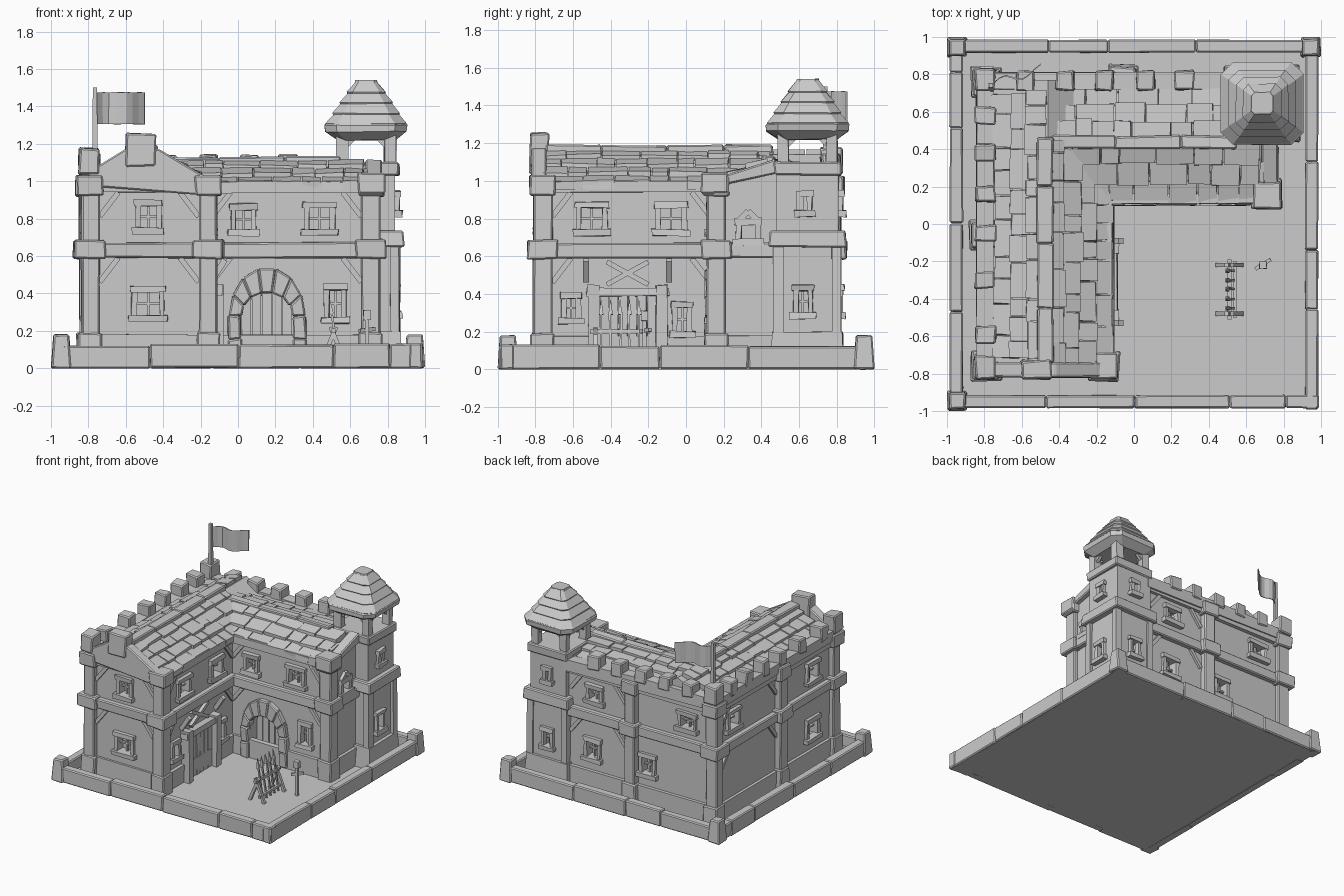
import bpy, bmesh, math, random
from mathutils import Vector

if "Cube" in bpy.data.objects:
    bpy.data.objects.remove(bpy.data.objects["Cube"])
random.seed(4)
R = random.uniform
parts = {}

def bm_of(name):
    return parts.setdefault(name, bmesh.new())

def loft(name, rings, j=0.0):
    """Closed solid through rings of equal point count."""
    bm = bm_of(name)
    vs = [[bm.verts.new(Vector(p) + Vector((R(-j, j), R(-j, j), R(-j, j)))) for p in r] for r in rings]
    n = len(rings[0])
    bm.faces.new(vs[0][::-1])
    bm.faces.new(vs[-1])
    for a, b in zip(vs, vs[1:]):
        for i in range(n):
            bm.faces.new((a[i], a[(i + 1) % n], b[(i + 1) % n], b[i]))

def box(name, x0, x1, y0, y1, z0, z1, j=0.006):
    q = [(x0, y0), (x1, y0), (x1, y1), (x0, y1)]
    loft(name, [[(x, y, z) for x, y in q] for z in (z0, z1)], j)

def prism(name, pts, axis, a0, a1, j=0.0):
    put = {'x': lambda p, a: (a, p[0], p[1]), 'y': lambda p, a: (p[0], a, p[1]), 'z': lambda p, a: (p[0], p[1], a)}[axis]
    loft(name, [[put(p, a) for p in pts] for a in (a0, a1)], j)

def beam(name, p, q, w, w2=None):
    p, q = Vector(p), Vector(q)
    d = (q - p).normalized()
    s = d.cross(Vector((0, 0, 1)) if abs(d.z) < .9 else Vector((0, 1, 0))).normalized()
    t = d.cross(s)
    ring = lambda c, r: [c + s * r * a + t * r * b for a, b in ((-1, -1), (1, -1), (1, 1), (-1, 1))]
    loft(name, [ring(p, w), ring(q, w if w2 is None else w2)])

# wall faces: axis of the normal, plane position, outward sign
FACES = {'left_front': ('y', -.77, -1), 'left_court': ('x', -.15, 1), 'back_court': ('y', .14, -1),
         'back_east': ('x', .73, 1), 'north': ('y', .77, 1), 'west': ('x', -.8, -1),
         'tower_east': ('x', .84, 1), 'tower_north': ('y', .81, 1), 'tower_front': ('y', .48, -1)}

def fpos(face, u, d, z):
    ax, pl, s = FACES[face]
    return (pl + s * d, u, z) if ax == 'x' else (u, pl + s * d, z)

def fbox(name, face, u0, u1, d0, d1, z0, z1, j=0.005):
    loft(name, [[fpos(face, u, d, z) for u, d in ((u0, d0), (u1, d0), (u1, d1), (u0, d1))] for z in (z0, z1)], j)

def window(face, u, z0, z1, w, bars=True):
    h = w / 2
    fbox('cutters', face, u - h, u + h, -.06, .05, z0, z1, 0)
    for s in (-1, 1):
        a, b = sorted((u + s * (h - .004), u + s * (h + .024)))
        fbox('window_frames', face, a, b, -.02, .022, z0 - .01, z1 + .01)
    fbox('window_frames', face, u - h - .03, u + h + .03, -.02, .03, z1 - .004, z1 + .03)
    fbox('window_frames', face, u - h - .04, u + h + .04, -.02, .04, z0 - .032, z0 + .002)
    if bars:
        m = (z0 + z1) / 2
        fbox('window_bars', face, u - .006, u + .006, -.035, -.015, z0, z1, 0)
        fbox('window_bars', face, u - h, u + h, -.035, -.015, m - .006, m + .006, 0)

# base: floor, kerb stones, three corner posts
box('floor', -.97, .97, -.97, .97, 0, .03, 0)
for s in (-1, 1):
    a = -.99
    while a < .98:
        b = min(.99, a + R(.3, .55))
        b = .99 if b > .85 else b
        p, q = sorted((s * .985, s * .915))
        box('kerb', a, b, p, q, 0, .125 + R(-.008, .008), .003)
        box('kerb', p, q, a, b, 0, .125 + R(-.008, .008), .003)
        a = b
for x, y in ((-1, -1), (-1, 1), (1, 1)):
    cx, cy = x * .945, y * .945
    prof = lambda r, z: [(cx - r, cy - r, z), (cx + r, cy - r, z), (cx + r, cy + r, z), (cx - r, cy + r, z)]
    loft('kerb_posts', [prof(.054, 0), prof(.042, .18)], .003)

# building cores
prism('left_wing', [(-.8, .02), (-.15, .02), (-.15, .95), (-.46, 1.14), (-.8, 1.0)], 'y', -.77, .77)
prism('back_wing', [(.14, .02), (.77, .02), (.77, 1.0), (.44, 1.09), (.14, .95)], 'x', -.3, .73)
box('tower', .52, .84, .48, .81, .02, 1.06, 0)

# plinths and storey bands along each wall
for f, a, b in (('left_front', -.8, -.15), ('left_court', -.77, .14), ('back_court', -.15, .7),
                ('back_east', .14, .48), ('north', -.8, .52), ('west', -.77, .77)):
    fbox('plinth', f, a, b, -.02, .022, .02, .18)
    fbox('storey_band', f, a, b, -.02, .042, .59, .67)
    if f != 'back_east':
        fbox('eave_band', f, a, b, -.02, .03, .94, 1.0)

# pilasters with plinth, mid block and cap
for x, y in ((-.79, -.76), (-.16, -.76), (-.8, -.06), (-.79, .76), (-.06, .77), (.71, .16)):
    for r, z0, z1 in ((.05, .02, .98), (.062, .02, .19), (.082, .585, .685), (.07, .92, 1.03)):
        box('pilasters', x - r, x + r, y - r, y + r, z0, z1)
# timber corner braces under the bands
for f, a, b in (('left_front', -.74, -.21), ('left_court', -.71, .13), ('back_court', -.14, .66), ('west', -.01, .7), ('north', 0, .5)):
    for u, s in ((a, 1), (b, -1)):
        for z in (.59, .94):
            beam('corner_braces', fpos(f, u, .005, z - .13), fpos(f, u + s * .1, .005, z), .014)

# windows
for args in (('left_front', -.48, .28, .41, .13), ('left_front', -.48, .75, .87, .09),
             ('back_court', .03, .74, .85, .09), ('back_court', .435, .74, .86, .12), ('back_court', .52, .27, .42, .07),
             ('left_court', -.5, .74, .86, .12), ('left_court', -.08, .74, .86, .12),
             ('left_court', -.61, .27, .38, .06), ('left_court', -.02, .2, .33, .06),
             ('north', -.2, .29, .42, .1), ('north', .3, .29, .42, .1), ('north', -.56, .76, .86, .12), ('north', .28, .76, .86, .1),
             ('west', .55, .75, .87, .12), ('west', -.48, .75, .87, .11), ('west', -.48, .28, .41, .12),
             ('tower_east', .62, .3, .42, .06), ('tower_north', .68, .3, .42, .06)):
    window(*args)
for f, u in (('tower_east', .63), ('tower_north', .68), ('tower_front', .66)):
    window(f, u, .84, .92, .03, False)
window('back_east', .33, .69, .77, .08, False)
beam('window_frames', fpos('back_east', .27, .01, .78), fpos('back_east', .33, .01, .84), .015)
beam('window_frames', fpos('back_east', .39, .01, .78), fpos('back_east', .33, .01, .84), .015)

# arched gateway: recess cutter and voussoirs
cx, zs = .155, .28
arc = lambda t, a, b: (cx + a * math.cos(t), zs + b * math.sin(t))
arch = [(cx - .14, .035), (cx + .14, .035)] + [arc(math.pi * i / 8, .14, .13) for i in range(9)]
prism('cutters', arch, 'y', .05, .26)
for i in range(7):
    t0, t1 = math.pi * i / 7, math.pi * (i + 1) / 7
    prism('gate_arch', [arc(t0, .135, .125), arc(t0, .205, .26), arc(t1, .205, .26), arc(t1, .135, .125)], 'y', .1, .17, .003)
for s in (-1, 1):
    for z in (.03, .155):
        a, b = sorted((cx + s * .138, cx + s * .208))
        box('gate_arch', a, b, .1, .17, z, z + .125)
for i in range(5):
    box('gate_door', .02 + i * .055, .068 + i * .055, .22, .24, .03, .42, .002)

# courtyard double door with posts, lintel and cross brace
for y in (-.49, -.13):
    fbox('court_door_frame', 'left_court', y - .03, y + .03, 0, .07, .03, .45)
fbox('court_door_frame', 'left_court', -.53, -.09, 0, .06, .39, .43)
for i in range(6):
    fbox('court_door', 'left_court', -.455 + i * .05, -.41 + i * .05, 0, .025, .03, .39)
for a, b in ((-.42, -.2), (-.2, -.42)):
    beam('court_door_frame', fpos('left_court', a, .015, .45), fpos('left_court', b, .015, .57), .013)
for y in (-.53, -.09):
    beam('court_door_frame', fpos('left_court', y, .01, .47), fpos('left_court', y, .08, .58), .016)

# roof tiles: overlapping rows running from ridge to eave
def tiles(axis, a0, a1, ridge, eave, rows):
    for r in range(rows):
        lerp = lambda t: [ridge[k] + (eave[k] - ridge[k]) * t for k in (0, 1)]
        (c0, h0), (c1, h1) = lerp(r / rows), lerp((r + 1.15) / rows)
        a = a0
        while a < a1 - .03:
            b = min(a1, a + R(.09, .22))
            e, k = R(-.012, .012), R(0, .012)
            q = [(c0, h0 - .02), (c0, h0 + .012), (c1 + e, h1 + .03 + k), (c1 + e, h1 - .01)]
            prism('roof_tiles', q, axis, a + .003, b - .003, .004)
            a = b
tiles('y', -.76, .45, (-.46, 1.155), (-.13, .97), 4)
tiles('y', -.72, .72, (-.47, 1.155), (-.74, 1.03), 3)
tiles('x', -.45, .7, (.43, 1.105), (.13, .97), 3)
tiles('x', -.6, .54, (.45, 1.1), (.72, 1.02), 3)
a = -.74
for b in (-.45, -.1, .2, .46):
    box('ridge_beam', -.52, -.43, a, b, 1.13, 1.19)
    a = b
for a, b in ((-.45, -.1), (-.1, .25), (.25, .55)):
    box('ridge_beam', a, b, .4, .47, 1.07, 1.13)

# front gable coping, stack and east gable coping
prism('gable_coping', [(-.8, .97), (-.12, .92), (-.1, .98), (-.42, 1.17), (-.6, 1.17), (-.8, 1.05)], 'y', -.82, -.74, .004)
box('gable_stack', -.6, -.44, -.83, -.73, 1.08, 1.255, .008)
prism('gable_coping', [(.12, .96), (.48, 1.04), (.48, 1.12), (.12, 1.0)], 'x', .68, .77, .004)
box('gable_coping', .64, .79, .08, .22, .93, 1.045)

# parapets with merlons
box('parapet', -.84, -.75, -.8, .82, .98, 1.06)
prism('parapet', [(-.82, .98), (.54, .95), (.54, 1.04), (.25, 1.05), (-.2, 1.07), (-.82, 1.07)], 'y', .72, .81, .004)
for y, s in ((-.77, .06), (-.59, .045), (-.3, .045), (-.05, .045), (.16, .045), (.38, .045), (.58, .045), (.77, .06)):
    box('merlons', -.85, -.74, y - s, y + s, 1.03, 1.15 if s < .05 else 1.175, .008)
for x in (-.58, -.37, -.16, .06, .27):
    box('merlons', x - .05, x + .05, .715, .82, 1.03, 1.14, .008)

# corner tower: plinth, belts, belfry posts, layered cap roof
tx, ty = .685, .645
def belt(name, r, z0, z1, r2=None):
    q = [(-1, -1), (1, -1), (1, 1), (-1, 1)]
    loft(name, [[(tx + a * s, ty + b * s, z) for a, b in q] for s, z in ((r, z0), (r2 or r, z1))], .005)
belt('tower_plinth', .195, .02, .2, .185)
belt('tower_belts', .175, .2, .62, .165)
parts['tower_corners'] = parts.pop('tower_belts')
parts['tower_corners'].clear()
for a in (-1, 1):
    for b in (-1, 1):
        box('tower_corners', tx + a * .155 - .025, tx + a * .155 + .025, ty + b * .155 - .025, ty + b * .155 + .025, .02, .66)
        box('belfry_posts', tx + a * .128 - .03, tx + a * .128 + .03, ty + b * .128 - .03, ty + b * .128 + .03, 1.04, 1.25)
        for dx, dy in ((1, 0), (0, 1)):
            c = Vector((tx + a * .128, ty + b * .128, 1.17))
            beam('belfry_posts', c, c + Vector((-a * dx * .07, -b * dy * .07, .07)), .014)
belt('tower_belts', .205, .65, .74, .198)
belt('tower_belts', .178, 1.03, 1.1)
belt('tower_belts', .14, 1.02, 1.07)
def octo(r, z, c=.3):
    k = r * (1 - c)
    return [(tx + x, ty + y, z) for x, y in ((-k, -r), (k, -r), (r, -k), (r, k), (k, r), (-k, r), (-r, k), (-r, -k))]
loft('tower_roof', [octo(.155, 1.22), octo(.218, 1.265), octo(.222, 1.3), octo(.19, 1.33)], .004)
N = 4
for i in range(N):
    r0, r1 = (.212 - .15 * t / N for t in (i, i + 1))
    z0, z1 = (1.295 + .225 * t / N for t in (i, i + 1))
    loft('tower_roof', [octo(r0 - .005, z0 - .01), octo(r0 + .004, z0 + .012), octo(r1 - .004, z1 + .012)], .003)
loft('tower_roof', [octo(.064, 1.51), octo(.058, 1.54)], .002)

# flag on pole
beam('flag_pole', (-.765, .74, 1.1), (-.765, .74, 1.5), .015, .011)
wave = [(-.755 + .255 * t / 8, .745 + .08 * t / 8 + .025 * math.sin(t * .95), ) for t in range(9)]
prism('flag', wave + [(x + .002, y + .008) for x, y in wave[::-1]], 'z', 1.305, 1.475, .001)

# weapon rack and training dummy
for y in (-.48, -.22):
    for s in (-1, 1):
        beam('weapon_rack', (.51 + s * .065, y, .03), (.51 - s * .015, y, .22), .011)
beam('weapon_rack', (.51, -.51, .2), (.51, -.19, .2), .011)
beam('weapon_rack', (.54, -.5, .08), (.54, -.2, .08), .01)
for i in range(5):
    y = -.45 + i * .05
    beam('spears', (.54, y, .04), (.5, y + R(-.01, .01), .3), .006)
    beam('spears', (.5, y, .29), (.49, y, .37), .012, .001)
beam('training_dummy', (.69, -.22, .03), (.69, -.22, .26), .011)
beam('training_dummy', (.65, -.24, .2), (.73, -.19, .21), .01)
box('training_dummy', .67, .71, -.24, -.2, .255, .31, .003)

# turn collected parts into objects
objs = {}
for name, bm in parts.items():
    if not bm.verts:
        continue
    bmesh.ops.recalc_face_normals(bm, faces=bm.faces)
    me = bpy.data.meshes.new(name)
    bm.to_mesh(me)
    objs[name] = ob = bpy.data.objects.new(name, me)
    bpy.context.collection.objects.link(ob)
    if name in ('kerb', 'pilasters', 'merlons', 'gable_stack', 'kerb_posts', 'storey_band', 'tower_belts', 'ridge_beam', 'gable_coping', 'gate_arch'):
        m = ob.modifiers.new('chamfer', 'BEVEL')
        m.width, m.segments = .008, 1
# cut the window and gate recesses
for name in ('left_wing', 'back_wing', 'tower'):
    m = objs[name].modifiers.new('recesses', 'BOOLEAN')
    m.operation, m.solver, m.object = 'DIFFERENCE', 'EXACT', objs['cutters']
objs['cutters'].hide_render = True
objs['cutters'].hide_set(True)
